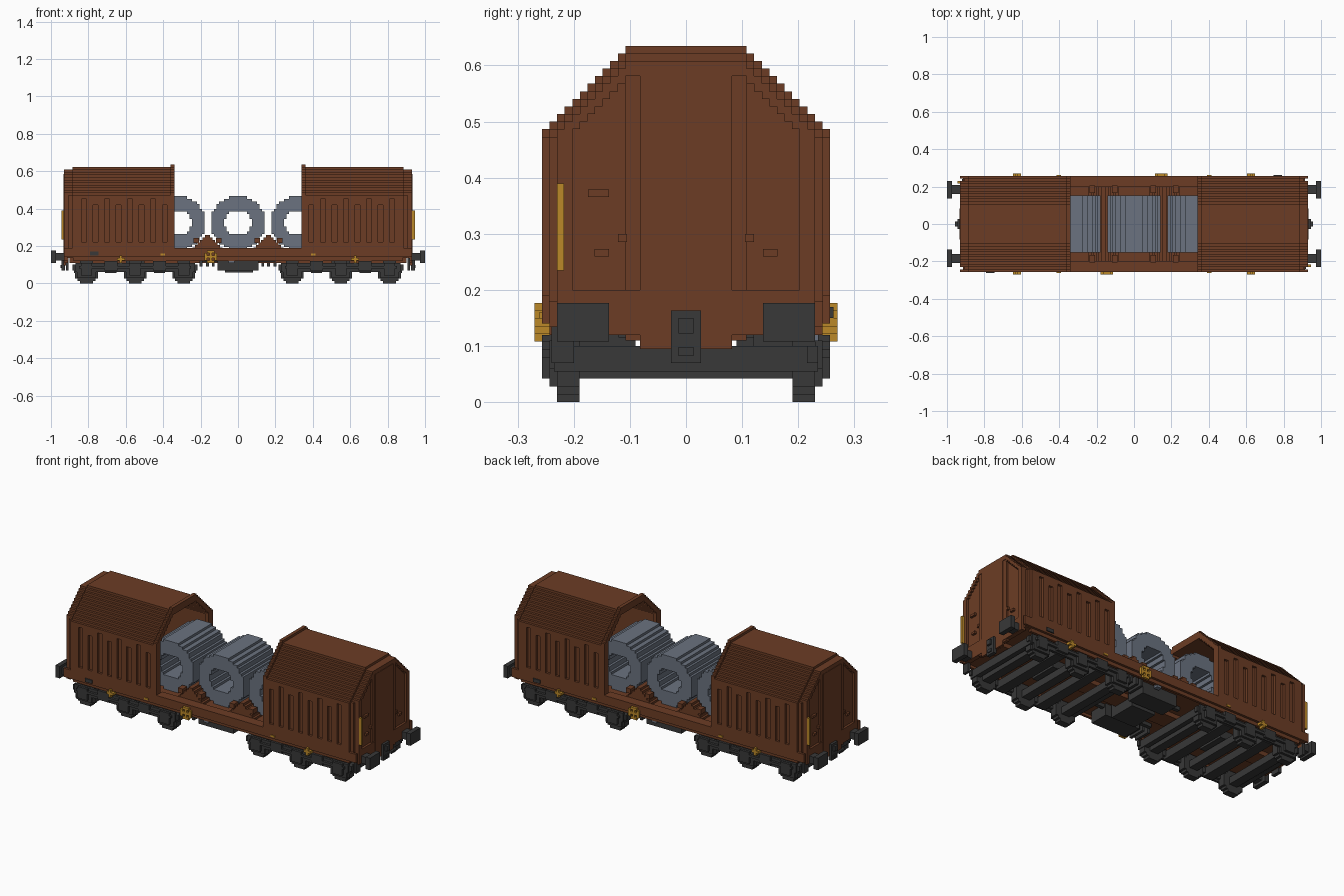
import bpy, bmesh, math

if "Cube" in bpy.data.objects:
    bpy.data.objects.remove(bpy.data.objects["Cube"], do_unlink=True)

V = 2 / 148  # block size

# Symmetry sets: (x sign, y sign)
ONE = [(1, 1)]
ENDS = [(1, 1), (-1, 1)]
SIDES = [(1, 1), (1, -1)]
TURN = [(1, 1), (-1, -1)]
ALL = [(1, 1), (-1, 1), (1, -1), (-1, -1)]


def material(name, rgb):
    m = bpy.data.materials.new(name)
    m.use_nodes = True
    m.diffuse_color = (*rgb, 1)
    m.node_tree.nodes["Principled BSDF"].inputs["Base Color"].default_value = (*rgb, 1)
    return m


BROWN = material("rust brown", (0.15, 0.046, 0.018))
DARK = material("charcoal", (0.04, 0.04, 0.04))
STEEL = material("steel blue grey", (0.145, 0.17, 0.215))
YELLOW = material("signal yellow", (0.5, 0.25, 0.022))


class Part:
    """Collects blocks and extruded profiles into one named object."""

    def __init__(self, name, mat):
        self.name, self.mat, self.bm = name, mat, bmesh.new()

    def box(self, x, y, z, copies=ONE):
        for sx, sy in copies:
            r = bmesh.ops.create_cube(self.bm, size=1)
            for v in r["verts"]:
                v.co.x = sx * (x[0] if v.co.x < 0 else x[1])
                v.co.y = sy * (y[0] if v.co.y < 0 else y[1])
                v.co.z = z[0] if v.co.z < 0 else z[1]

    def profile(self, pts, x, copies=ONE):
        for sx, _ in copies:
            f = self.bm.faces.new([self.bm.verts.new((sx * x[0], y, z)) for y, z in pts])
            r = bmesh.ops.extrude_face_region(self.bm, geom=[f], use_keep_orig=True)
            for e in r["geom"]:
                if isinstance(e, bmesh.types.BMVert):
                    e.co.x = sx * x[1]

    def disc(self, cx, cz, radius, hole, y, copies=ONE):
        # Stepped ring, one row of blocks at a time
        n = math.ceil(radius - 0.5)
        for k in range(-n, n + 1):
            z = (cz + (k - 0.5) * V, cz + (k + 0.5) * V)
            out = (round(math.sqrt(max(radius ** 2 - k * k, 0.3))) + 0.5) * V
            if abs(k) < hole:
                inn = (round(math.sqrt(hole ** 2 - k * k)) + 0.5) * V
                self.box((cx - out, cx - inn), y, z, copies)
                self.box((cx + inn, cx + out), y, z, copies)
            else:
                self.box((cx - out, cx + out), y, z, copies)

    def done(self):
        bmesh.ops.recalc_face_normals(self.bm, faces=self.bm.faces)
        me = bpy.data.meshes.new(self.name)
        self.bm.to_mesh(me)
        self.bm.free()
        me.materials.append(self.mat)
        ob = bpy.data.objects.new(self.name, me)
        bpy.context.scene.collection.objects.link(ob)


def arch(half, top, base, flat=8):
    """Stepped gable outline, from the right foot over the top to the left foot."""
    pts = [(half, base)]
    steps = round(half / V) - flat
    for i in range(steps + 1):
        y, z = half - i * V, top - (steps - i) * V
        pts += [(y, z - V if i else z), (y, z)] if i else [(y, z)]
    return pts + [(-y, z) for y, z in reversed(pts)]


def shell(half, top, base, wall):
    return arch(half, top, base) + arch(half - wall, top - wall, base)[::-1]


W = 19 * V  # half width of the wagon

# Sliding hoods: stepped roof, recessed side panels, lip at the open end
hood = Part("hood_shell", BROWN)
hood.profile(shell(W - V, 46 * V - V, 0.18, V), (0.35, 0.90), ENDS)
roof = arch(W, 46 * V, 0.46)
hood.profile(roof + arch(W - V, 45 * V, 0.46)[::-1], (0.35, 0.885), ENDS)
hood.profile(shell(W, 47 * V, 0.18, 3 * V), (0.34, 0.36), ENDS)
hood.done()

ribs = Part("hood_side_ribs", BROWN)
pitch, slot = 0.0615, 0.026
for i in range(9):
    a = 0.345 if i == 0 else 0.379 + (i - 1) * pitch + slot
    b = 0.379 + i * pitch if i < 8 else 0.885
    ribs.box((a, b), (W - V, W), (0.18, 0.47), ALL)
    if i < 8:
        ribs.box((b, b + slot), (W - V, W), (0.18, 0.22), ALL)
        ribs.box((b, b + slot), (W - V, W), (0.45 if i % 2 else 0.42, 0.47), ALL)
ribs.done()

# Closed ends with border, centre pillar and small steps
end = Part("end_wall", BROWN)
end.profile(arch(W - V, 45 * V, 0.14), (0.885, 0.905), ENDS)
end.profile(arch(W - 2 * V, 45 * V, 0.12), (0.905, 0.917), ENDS)
end.profile(shell(W - 2 * V, 45 * V, 0.2, 2 * V), (0.917, 0.93), ENDS)
end.box((0.917, 0.93), (-W + 2 * V, W - 2 * V), (0.12, 0.2), ENDS)
end.box((0.91, 0.927), (-0.108, 0.108), (0.11, 0.6), ENDS)
end.box((0.92, 0.932), (-0.082, 0.082), (0.095, 0.585), ENDS)
end.box((0.915, 0.93), (-0.175, -0.137), (0.366, 0.379), TURN)
end.box((0.915, 0.93), (0.137, 0.163), (0.26, 0.273), ALL)
end.box((0.915, 0.93), (0.105, 0.121), (0.285, 0.3), ALL)
end.done()

# Underframe and open middle deck
frame = Part("underframe", BROWN)
frame.box((-0.915, 0.915), (-W + V, W - V), (0.135, 0.18))
frame.box((-0.93, 0.93), (W - V, W), (0.14, 0.19), SIDES)
frame.box((-0.88, 0.88), (W - 2 * V, W - V), (0.12, 0.14), SIDES)
frame.box((-0.9, 0.9), (-0.05, 0.05), (0.11, 0.14))
frame.box((-0.34, 0.34), (0.2, W - V), (0.17, 0.19), SIDES)
frame.done()

# Stepped cradles between the coils, with side brackets
cradle = Part("coil_cradles", BROWN)
for cx in (0.163, 0.483):
    for k in range(6):
        h = 0.08 - k * V
        cradle.box((cx - h, cx + h), (-0.2, 0.2), (0.178 + k * V, 0.178 + (k + 1) * V), ENDS)
    for off in (-0.075, 0.045):
        cradle.box((cx + off, cx + off + 0.03), (0.165, 0.205), (0.215, 0.242), ALL)
cradle.done()

# Steel coils
coils = Part("steel_coils", STEEL)
for cx in (-0.32, 0, 0.32):
    coils.disc(cx, 0.324, 10.4, 4.9, (-0.153, 0.153))
coils.done()

# Three-axle bogies
bogie = Part("bogie_frames", DARK)
wheels = Part("bogie_wheels", DARK)
bogie.box((0.23, 0.87), (0.23, W - V), (0.06, 0.11), ALL)
bogie.box((0.217, 0.885), (0.216, 0.235), (0.07, 0.1), ALL)
bogie.box((0.25, 0.85), (W - V, W), (0.08, 0.094), ALL)
for x in (0.225, 0.85):
    bogie.box((x, x + 0.027), (-0.235, 0.235), (0.055, 0.1), ENDS)
for cx in (0.42, 0.68):
    bogie.box((cx - 0.03, cx + 0.03), (-0.235, 0.235), (0.055, 0.1), ENDS)
    bogie.box((cx - 0.035, cx + 0.035), (0.235, W), (0.068, 0.12), ALL)
bogie.box((0.5, 0.6), (-0.08, 0.08), (0.09, 0.135), ENDS)
for cx in (0.29, 0.55, 0.81):
    bogie.box((cx - 0.05, cx + 0.05), (0.23, W - V), (0.028, 0.07), ALL)
    bogie.box((cx - 0.03, cx + 0.03), (0.23, W), (0.042, 0.108), ALL)
    bogie.box((cx - 0.025, cx + 0.025), (-0.2, 0.2), (0.042, 0.082), ENDS)
    wheels.disc(cx, 4.5 * V, 4.3, 0, (0.19, 0.23), ALL)
bogie.done()
wheels.done()

# Buffers, couplers and end steps
buffer = Part("buffers", DARK)
buffer.box((0.973, 1.0), (0.137, 0.23), (0.108, 0.177), ALL)
buffer.box((0.925, 0.975), (0.16, 0.208), (0.122, 0.163), ALL)
buffer.done()
coupler = Part("couplers", DARK)
coupler.box((0.925, 0.945), (-0.027, 0.027), (0.07, 0.163), ENDS)
coupler.box((0.94, 0.957), (-0.0135, 0.0135), (0.122, 0.15), ENDS)
coupler.box((0.94, 0.95), (-0.0135, 0.0135), (0.082, 0.098), ENDS)
coupler.done()
steps = Part("end_steps", DARK)
steps.box((0.905, 0.92), (-0.24, -0.2), (0.07, 0.135), TURN)
steps.box((0.745, 0.79), (W, W + 0.006), (0.15, 0.17), TURN)
steps.done()

# Brake gear hanging below the middle
gear = Part("brake_gear", DARK)
gear.box((-0.11, 0.11), (-0.2, -0.09), (0.068, 0.14), TURN)
gear.box((-0.07, 0.08), (-0.08, 0.08), (0.058, 0.14))
gear.box((-0.2, 0.2), (-0.12, -0.1), (0.115, 0.14), TURN)
for x in (0.125, 0.155, 0.19):
    gear.box((x, x + 0.015), (0.12, 0.22), (0.09, 0.14), TURN)
gear.done()
valve = Part("brake_valves", STEEL)
valve.box((0.02, 0.05), (0.215, 0.24), (0.108, 0.136), TURN)
valve.done()

# Yellow handrails, handwheels and handles
rail = Part("end_handrails", YELLOW)
rail.box((0.93, 0.945), (-0.23, -0.217), (0.235, 0.39), TURN)
rail.done()
hand = Part("handwheels", YELLOW)
hand.disc(0.145, 0.143, 2.2, 1.2, (W, W + V), TURN)
hand.box((0.138, 0.152), (W, W + V), (0.115, 0.17), TURN)
hand.box((0.12, 0.17), (W, W + V), (0.136, 0.15), TURN)
hand.done()
levers = Part("brake_levers", YELLOW)
levers.box((0.605, 0.648), (W - V, W + V), (0.122, 0.136), ALL)
levers.box((0.62, 0.634), (W - V, W + V), (0.108, 0.15), ALL)
levers.box((0.39, 0.415), (W, W + 0.005), (0.15, 0.16), ALL)
levers.done()
